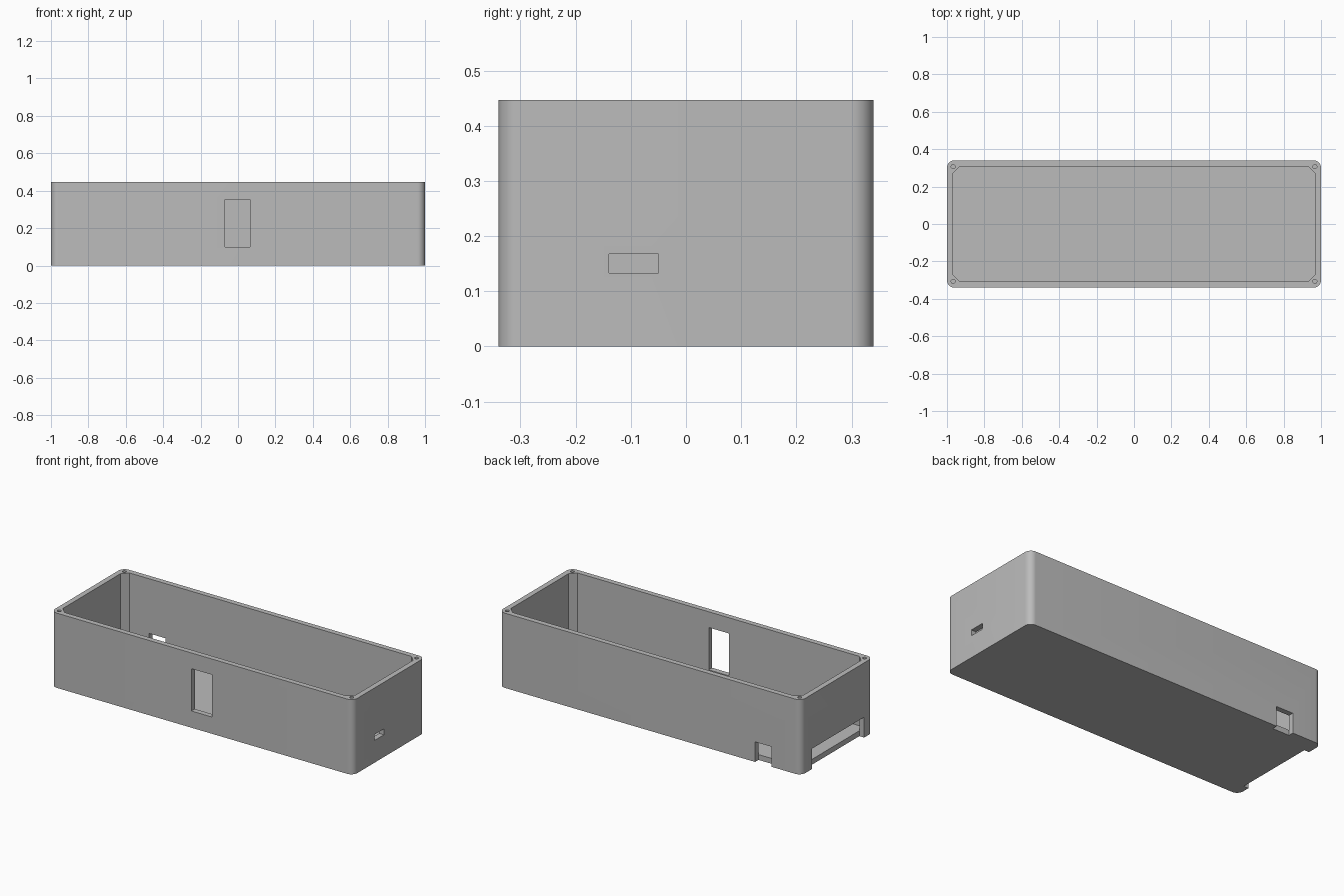
import bpy, bmesh, math

cube = bpy.data.objects.get("Cube")
if cube:
    bpy.data.objects.remove(cube, do_unlink=True)

L, W, H = 1.0, 0.34, 0.447      # half length, half width, height
WALL, FLOOR = 0.032, 0.032
RADIUS, CHAMFER = 0.04, 0.036

grey = bpy.data.materials.new("Plain grey")
grey.use_nodes = True
grey.diffuse_color = (0.5, 0.5, 0.5, 1)
grey.node_tree.nodes["Principled BSDF"].inputs["Base Color"].default_value = (0.5, 0.5, 0.5, 1)


def prism(name, outline, z0, z1):
    """Extrude a flat outline from z0 up to z1."""
    bm = bmesh.new()
    face = bm.faces.new([bm.verts.new((x, y, z0)) for x, y in outline])
    top = bmesh.ops.extrude_face_region(bm, geom=[face])["geom"]
    bmesh.ops.translate(bm, vec=(0, 0, z1 - z0),
                        verts=[v for v in top if isinstance(v, bmesh.types.BMVert)])
    bmesh.ops.recalc_face_normals(bm, faces=bm.faces)
    mesh = bpy.data.meshes.new(name)
    bm.to_mesh(mesh)
    bm.free()
    mesh.materials.append(grey)
    obj = bpy.data.objects.new(name, mesh)
    bpy.context.collection.objects.link(obj)
    return obj


def arc(cx, cy, r, start, sweep, steps):
    return [(cx + r * math.cos(start + sweep * i / steps),
             cy + r * math.sin(start + sweep * i / steps)) for i in range(steps + 1)]


def corner_outline(hx, hy, r, steps):
    """Rectangle with rounded corners, or chamfered ones when steps is 1."""
    points = []
    for i, (sx, sy) in enumerate([(1, 1), (-1, 1), (-1, -1), (1, -1)]):
        points += arc(sx * (hx - r), sy * (hy - r), r, i * math.pi / 2, math.pi / 2, steps)
    return points


def block(name, x0, x1, y0, y1, z0, z1):
    return prism(name, [(x0, y0), (x1, y0), (x1, y1), (x0, y1)], z0, z1)


# Solid rounded body
body = prism("enclosure_body", corner_outline(L, W, RADIUS, 10), 0, H)

# Cavity with chamfered corner posts
cutters = [prism("cavity_cutter", corner_outline(L - WALL, W - WALL, CHAMFER, 1), FLOOR, H + 0.1)]

# Front window, side slot, rear notch and wide end opening
cutters += [
    block("front_window_cutter", -0.07, 0.065, -W - 0.1, -W + 0.1, 0.1, 0.353),
    block("side_slot_cutter", L - 0.1, L + 0.1, -0.14, -0.05, 0.133, 0.168),
    block("rear_notch_cutter", -0.805, -0.695, W - WALL, W + 0.1, -0.1, 0.12),
    block("end_opening_cutter", -L - 0.1, -L + WALL, -0.255, 0.24, -0.1, 0.122),
]

# Screw holes in the corner posts
for sx in (-1, 1):
    for sy in (-1, 1):
        ring = arc(sx * 0.967, sy * 0.307, 0.011, 0, 2 * math.pi, 20)[:-1]
        cutters.append(prism("screw_hole_cutter", ring, H - 0.15, H + 0.1))

for cutter in cutters:
    cutter.hide_render = True
    mod = body.modifiers.new(cutter.name, "BOOLEAN")
    mod.operation = "DIFFERENCE"
    mod.solver = "EXACT"
    mod.object = cutter

# Bake the cuts, then discard the cutters
bpy.context.view_layer.update()
graph = bpy.context.evaluated_depsgraph_get()
result = bpy.data.meshes.new_from_object(body.evaluated_get(graph))
body.modifiers.clear()
body.data = result
for cutter in cutters:
    bpy.data.objects.remove(cutter, do_unlink=True)

# Smooth the round corners while keeping edges sharp
bpy.ops.object.select_all(action="DESELECT")
body.select_set(True)
bpy.context.view_layer.objects.active = body
bpy.ops.object.shade_smooth_by_angle(angle=math.radians(30))
